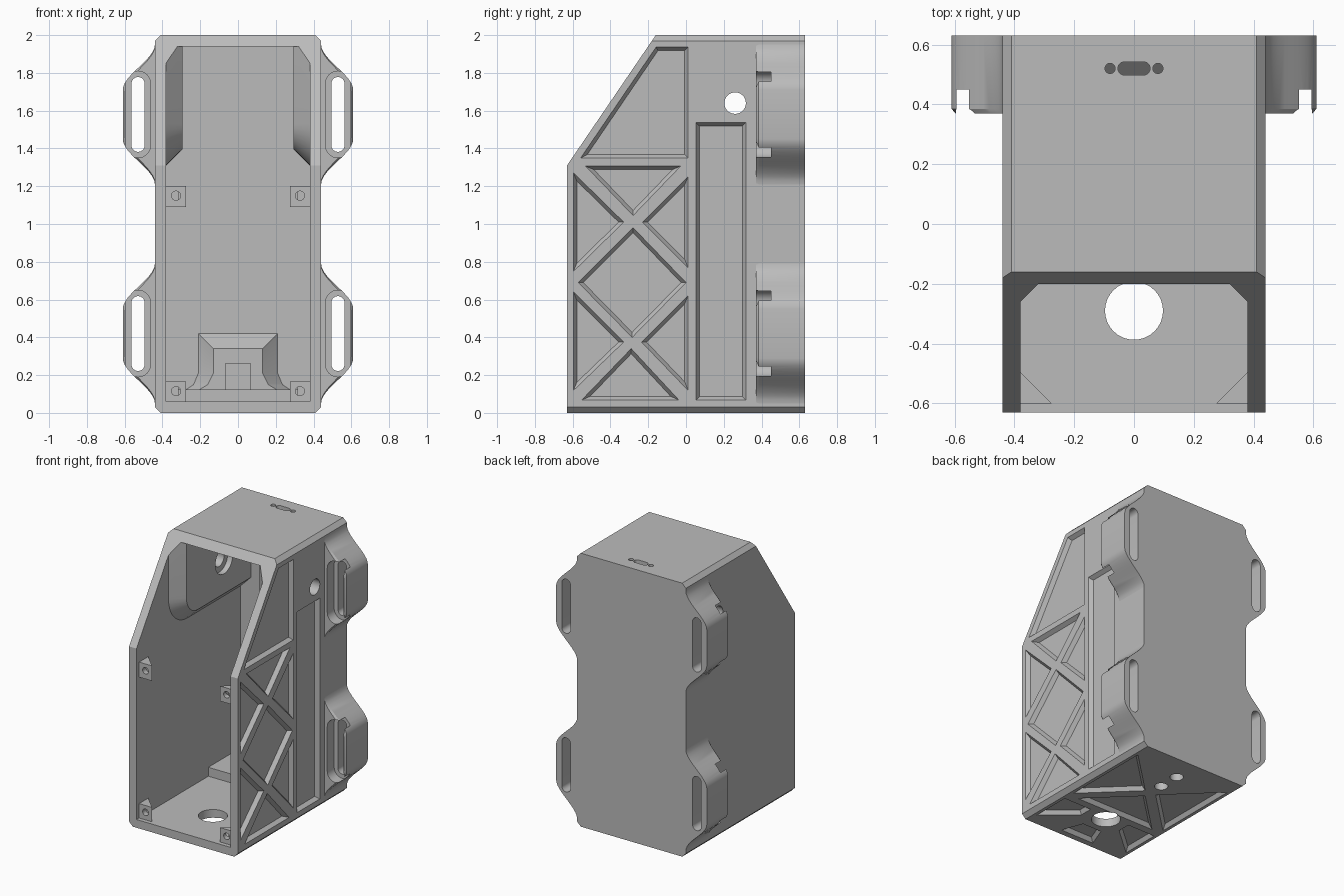
import bpy, bmesh, math
from mathutils import Vector

if "Cube" in bpy.data.objects:
    bpy.data.objects.remove(bpy.data.objects["Cube"])

grey = bpy.data.materials.new("plain grey")
grey.use_nodes = True
grey.diffuse_color = (0.5, 0.5, 0.5, 1)
grey.node_tree.nodes["Principled BSDF"].inputs["Base Color"].default_value = (0.5, 0.5, 0.5, 1)


def add_loft(bm, loops):
    """Closed solid through matching loops."""
    rings = [[bm.verts.new(p) for p in loop] for loop in loops]
    n = len(rings[0])
    for a, b in zip(rings, rings[1:]):
        for i in range(n):
            j = (i + 1) % n
            bm.faces.new((a[i], a[j], b[j], b[i]))
    bm.faces.new(rings[0])
    bm.faces.new(rings[-1])


def solid(name, *lofts, plane=None):
    bm = bmesh.new()
    for loops in lofts:
        add_loft(bm, loops)
    if plane:
        geom = bm.verts[:] + bm.edges[:] + bm.faces[:]
        res = bmesh.ops.bisect_plane(bm, geom=geom, plane_co=plane[0], plane_no=plane[1], clear_outer=True)
        cut_edges = [e for e in res["geom_cut"] if isinstance(e, bmesh.types.BMEdge)]
        bmesh.ops.edgenet_fill(bm, edges=cut_edges)
    bmesh.ops.recalc_face_normals(bm, faces=bm.faces[:])
    me = bpy.data.meshes.new(name)
    bm.to_mesh(me)
    bm.free()
    me.materials.append(grey)
    ob = bpy.data.objects.new(name, me)
    bpy.context.collection.objects.link(ob)
    return ob


def activate(ob):
    bpy.ops.object.select_all(action='DESELECT')
    ob.select_set(True)
    bpy.context.view_layer.objects.active = ob


def cut(target, *lofts):
    cutter = solid("cutter", *lofts)
    activate(target)
    mod = target.modifiers.new("cut", 'BOOLEAN')
    mod.operation, mod.solver, mod.object = 'DIFFERENCE', 'EXACT', cutter
    bpy.ops.object.modifier_apply(modifier=mod.name)
    bpy.data.objects.remove(cutter)


def on_x(poly, x): return [(x, a, b) for a, b in poly]
def on_y(poly, y): return [(a, y, b) for a, b in poly]
def on_z(poly, z): return [(a, b, z) for a, b in poly]


def bar(place, poly, lo, hi):
    return [place(poly, lo), place(poly, hi)]


def stadium(cx, cy, r, half=0.0, n=16):
    """Circle, stretched along its second axis when half is above 0."""
    pts = []
    for side, start in ((1, 0), (-1, math.pi)):
        for i in range(n + 1 if half else n):
            a = start + math.pi * i / n
            pts.append((cx + r * math.cos(a), cy + side * half + r * math.sin(a)))
    return pts


def shrink(poly, d):
    """Move every side of a polygon inward by d."""
    p = [Vector(q) for q in poly]
    area = sum(a.x * b.y - b.x * a.y for a, b in zip(p, p[1:] + p[:1]))
    if area < 0:
        p.reverse()
    out = []
    for i in range(len(p)):
        u = (p[i] - p[i - 1]).normalized()
        v = (p[(i + 1) % len(p)] - p[i]).normalized()
        n1, n2 = Vector((-u.y, u.x)), Vector((-v.y, v.x))
        out.append(p[i] + (n1 + n2) * d / (1 + n1.dot(n2)))
    return [tuple(q) for q in p], [tuple(q) for q in out]


def pocket(place, poly, outside, inside):
    big, small = shrink(poly, 0.022)
    return [place(big, outside), place(small, inside)]


def mirror_x(half):
    return half + [(-x, z) for x, z in reversed(half)]


# Housing: chamfered box with sloped front top
slope = (Vector((0, -0.16, 2)), Vector((0, -0.69, 0.47)))
outline = mirror_x([(0.41, 0), (0.44, 0.03), (0.44, 1.97), (0.41, 2)])
housing = solid("housing", bar(on_y, outline, -0.63, 0.63), plane=slope)
cavity = mirror_x([(0.38, 0.06), (0.38, 1.89), (0.345, 1.94)])
cut(housing, bar(on_y, cavity, -1, 0.57))

# Lightening pockets on the left side
side_pockets = [
    [(-0.565, 1.345), (0.015, 1.345), (0.015, 1.94), (-0.16, 1.94)],
    [(0.05, 0.065), (0.32, 0.065), (0.32, 1.54), (0.05, 1.54)],
    [(-0.54, 1.31), (-0.02, 1.31), (-0.28, 1.04)],
    [(-0.6, 1.28), (-0.6, 0.74), (-0.325, 1.01)],
    [(0.015, 1.26), (0.015, 0.76), (-0.235, 1.01)],
    [(-0.28, 0.985), (-0.575, 0.69), (-0.285, 0.395), (0.005, 0.69)],
    [(-0.6, 0.65), (-0.6, 0.11), (-0.325, 0.375)],
    [(0.015, 0.63), (0.015, 0.11), (-0.24, 0.375)],
    [(-0.56, 0.065), (-0.03, 0.065), (-0.29, 0.345)],
]
cut(housing, *[pocket(on_x, p, 0.445, 0.412) for p in side_pockets])

# Lightening pockets underneath
under = [[(-0.33, -0.2), (0.33, -0.2), (0, 0.12)],
         [(-0.14, -0.59), (0.14, -0.59), (0.08, -0.43), (-0.08, -0.43)]]
for s in (1, -1):
    under.append([(s * 0.39, -0.17), (s * 0.39, 0.51), (s * 0.04, 0.17)])
    under.append([(s * 0.39, -0.55), (s * 0.39, -0.25), (s * 0.16, -0.25), (s * 0.16, -0.35)])
cut(housing, *[pocket(on_z, p, -0.005, 0.028) for p in under])

# Holes in floor, top and sides
cut(housing, bar(on_z, stadium(0, -0.29, 0.097), -0.1, 0.1),
    *[bar(on_z, stadium(0, y, 0.045), -0.1, 0.1) for y in (0.28, 0.44)])
top_slot = [(y, x + 0.52) for x, y in stadium(0, 0, 0.022, 0.032)]
cut(housing, bar(on_z, top_slot, 1.9, 2.1),
    *[bar(on_z, stadium(x, 0.52, 0.017), 1.9, 2.1) for x in (-0.08, 0.08)])
side_hole = bar(on_x, stadium(0.26, 1.64, 0.057), -1, 1)
cut(housing, side_hole)


# Inner side pads round the side holes
def pad_loop(r, x):
    cy, cz = -0.04, 1.53
    arc = [(cy - r * math.cos(a), cz - r * math.sin(a))
           for a in (math.pi / 2 * i / 10 for i in range(11))]
    return on_x(arc + [(0.6, cz - r), (0.6, 1.96), (cy - r, 1.96)], x)


for s, side in ((1, "left"), (-1, "right")):
    pad = solid(side + "_inner_pad", [pad_loop(0.22, s * 0.4), pad_loop(0.22, s * 0.38),
                                      pad_loop(0.135, s * 0.295)], plane=slope)
    cut(pad, side_hole)
    cut(pad, bar(on_x, stadium(0.26, 1.64, 0.1), s * 0.25, s * 0.335))

    # Wedge bosses for the cover screws
    for z, level in ((0.06, "lower"), (1.095, "upper")):
        wedge = [(s * 0.275, -0.6), (s * 0.4, -0.6), (s * 0.4, -0.475)]
        boss = solid(f"{side}_{level}_screw_boss", bar(on_z, wedge, z - 0.005, z + 0.105))
        cut(boss, bar(on_y, stadium(s * 0.328, z + 0.055, 0.024), -0.7, -0.56))


# Slotted strap ears on both sides
def ear_profile(s, mid, inset):
    width, n = 0.17 - inset, 12
    rise = []
    for i in range(n + 1):
        t = i / n
        rise.append((0.44 + width * t * t * (3 - 2 * t), 0.37 - 0.24 * t - inset * 0.5))
    half = [(0.42, 0.37 - inset * 0.5)] + rise
    return [(s * x, mid + h) for x, h in half] + [(s * x, mid - h) for x, h in reversed(half)]


for s, side in ((1, "left"), (-1, "right")):
    for mid, level in ((0.42, "lower"), (1.58, "upper")):
        full = ear_profile(s, mid, 0)
        ear = solid(f"{side}_{level}_ear", [on_y(ear_profile(s, mid, 0.013), 0.37),
                                           on_y(full, 0.385), on_y(full, 0.63)])
        wide = stadium(s * 0.529, mid, 0.066, 0.163)
        slim = stadium(s * 0.529, mid, 0.035, 0.163)
        cut(ear, [on_y(wide, 0.3), on_y(wide, 0.45), on_y(slim, 0.45), on_y(slim, 0.7)])

# Rear floor ledge and flared block on the back wall
ledge = [(-0.39, 0.2), (0.39, 0.2), (0.39, 0.6), (-0.39, 0.6)]
solid("rear_ledge", bar(on_z, ledge, 0.055, 0.125))
front = mirror_x([(0.21, 0.12), (0.16, 0.15), (0.13, 0.21), (0.13, 0.34)])
back = mirror_x([(0.28, 0.12), (0.235, 0.15), (0.21, 0.21), (0.21, 0.42)])
solid("rear_block", [on_y(front, 0.49), on_y(back, 0.57), on_y(back, 0.6)])
solid("rear_block_tab", bar(on_y, mirror_x([(0.065, 0.12), (0.065, 0.265)]), 0.47, 0.55))

for ob in bpy.context.collection.objects:
    if ob.type == 'MESH' and ob.data.materials and ob.data.materials[0] == grey:
        activate(ob)
        bpy.ops.object.shade_smooth_by_angle(angle=math.radians(25))
